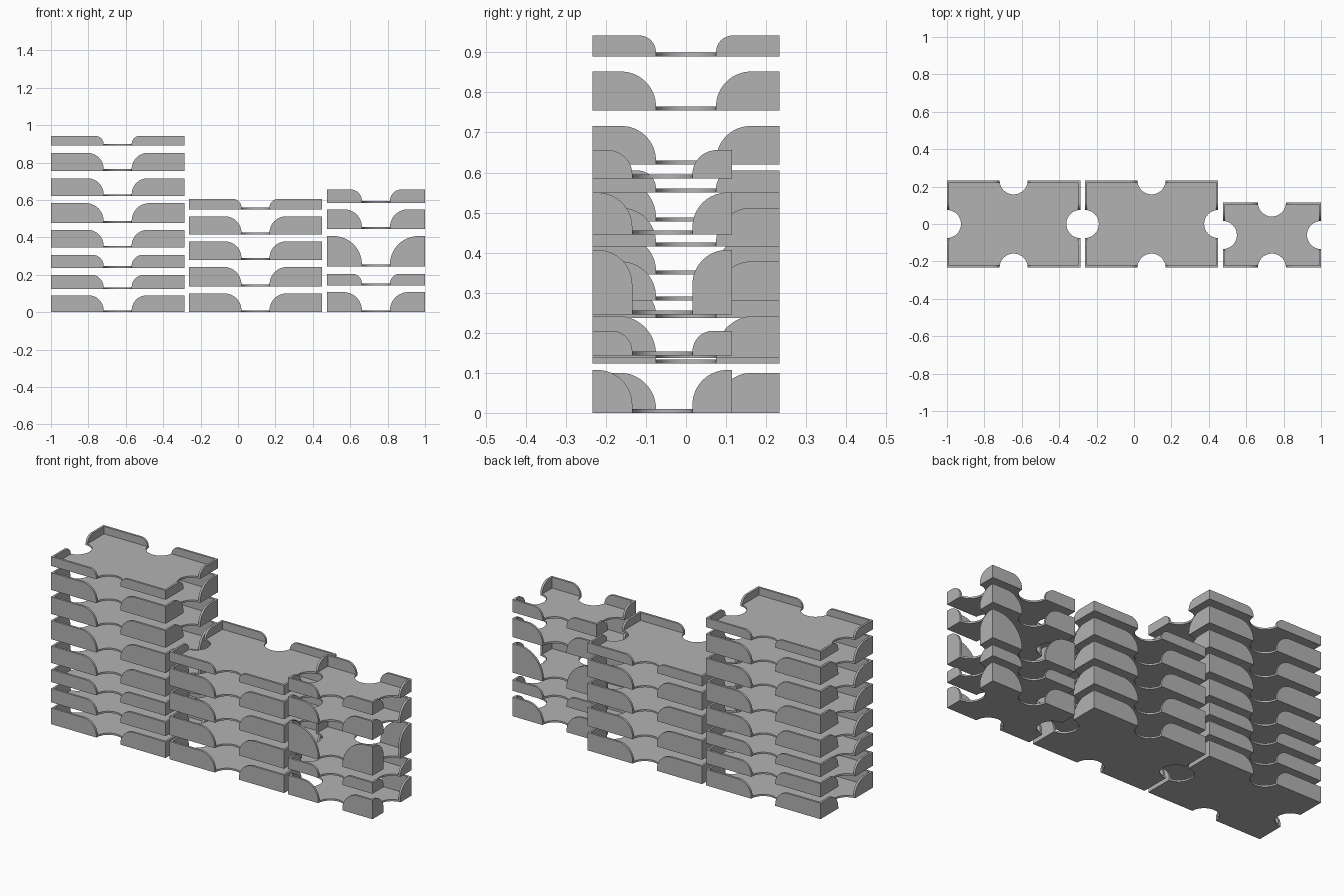
import bpy
import bmesh
from math import sin, cos, pi, radians
from mathutils import Vector

cube = bpy.data.objects.get("Cube")
if cube:
    bpy.data.objects.remove(cube, do_unlink=True)

WALL = 0.012     # wall thickness
FLOOR = 0.01     # floor thickness
NOTCH = 0.075    # finger notch radius
ARC = 16         # segments per notch and per rounded wall end

grey = bpy.data.materials.new("light grey")
grey.use_nodes = True
color = (0.45, 0.45, 0.45, 1)
grey.diffuse_color = color
grey.node_tree.nodes["Principled BSDF"].inputs["Base Color"].default_value = color


def prism(bm, points, offset):
    """Extrude a planar outline by an offset into a closed solid."""
    face = bm.faces.new([bm.verts.new(p) for p in points])
    result = bmesh.ops.extrude_face_region(bm, geom=[face], use_keep_orig=True)
    moved = [v for v in result["geom"] if isinstance(v, bmesh.types.BMVert)]
    bmesh.ops.translate(bm, verts=moved, vec=offset)


def floor_outline(hx, hy):
    """Rectangle with a half-round notch in the middle of every side."""
    points = []
    for k in range(4):
        out = Vector((round(cos(k * pi / 2)), round(sin(k * pi / 2)), 0))
        along = Vector((-out.y, out.x, 0))
        reach, half = (hx, hy) if k % 2 == 0 else (hy, hx)
        for i in range(ARC + 1):
            a = pi * i / ARC
            points.append(out * (reach - NOTCH * sin(a)) - along * NOTCH * cos(a))
        points.append(out * reach + along * half)
    return points


def wall_profile(far, height):
    """Wall section from the notch to the corner, with a rounded upper end."""
    r = min(height, far - NOTCH)
    points = [(far, 0), (NOTCH, 0)]
    for i in range(ARC + 1):
        a = pi / 2 * i / ARC
        points.append((NOTCH + r * (1 - cos(a)), height - r + r * sin(a)))
    if far - points[-1][0] > 1e-4:
        points.append((far, height))
    # drop the doubled point where the arc begins at the floor
    return [p for i, p in enumerate(points)
            if i == 0 or (Vector(p) - Vector(points[i - 1])).length > 1e-5]


def tray(name, x0, x1, y0, y1, z0, z1):
    hx, hy = (x1 - x0) / 2, (y1 - y0) / 2
    height = z1 - z0 - FLOOR
    bm = bmesh.new()
    prism(bm, floor_outline(hx, hy), Vector((0, 0, FLOOR)))
    for side in (-1, 1):
        for end in (-1, 1):
            # front and back walls run to the corner, side walls butt against them
            prism(bm, [(end * u, side * hy, FLOOR + v) for u, v in wall_profile(hx, height)],
                  Vector((0, -side * WALL, 0)))
            prism(bm, [(side * hx, end * u, FLOOR + v)
                       for u, v in wall_profile(hy - WALL, height)],
                  Vector((-side * WALL, 0, 0)))
    bmesh.ops.recalc_face_normals(bm, faces=bm.faces)
    mesh = bpy.data.meshes.new(name)
    bm.to_mesh(mesh)
    bm.free()
    mesh.materials.append(grey)
    obj = bpy.data.objects.new(name, mesh)
    obj.location = ((x0 + x1) / 2, (y0 + y1) / 2, z0)
    bpy.context.collection.objects.link(obj)
    bpy.ops.object.select_all(action="DESELECT")
    obj.select_set(True)
    bpy.context.view_layer.objects.active = obj
    bpy.ops.object.shade_smooth_by_angle(angle=radians(30))


# each stack: footprint, then bottom and top of every tray
stacks = {
    "tall_stack_tray": ((-1, -0.287, -0.233, 0.233), [
        (0, 0.09), (0.123, 0.2), (0.237, 0.307), (0.345, 0.44),
        (0.478, 0.583), (0.62, 0.716), (0.755, 0.852), (0.89, 0.942)]),
    "middle_stack_tray": ((-0.263, 0.45, -0.233, 0.233), [
        (0, 0.1), (0.137, 0.242), (0.28, 0.378), (0.415, 0.512), (0.55, 0.605)]),
    "small_stack_tray": ((0.475, 1, -0.233, 0.115), [
        (0, 0.107), (0.143, 0.205), (0.245, 0.407), (0.445, 0.55), (0.585, 0.656)]),
}
for label, (footprint, levels) in stacks.items():
    for n, (low, high) in enumerate(levels, 1):
        tray(f"{label}_{n}", *footprint, low, high)
